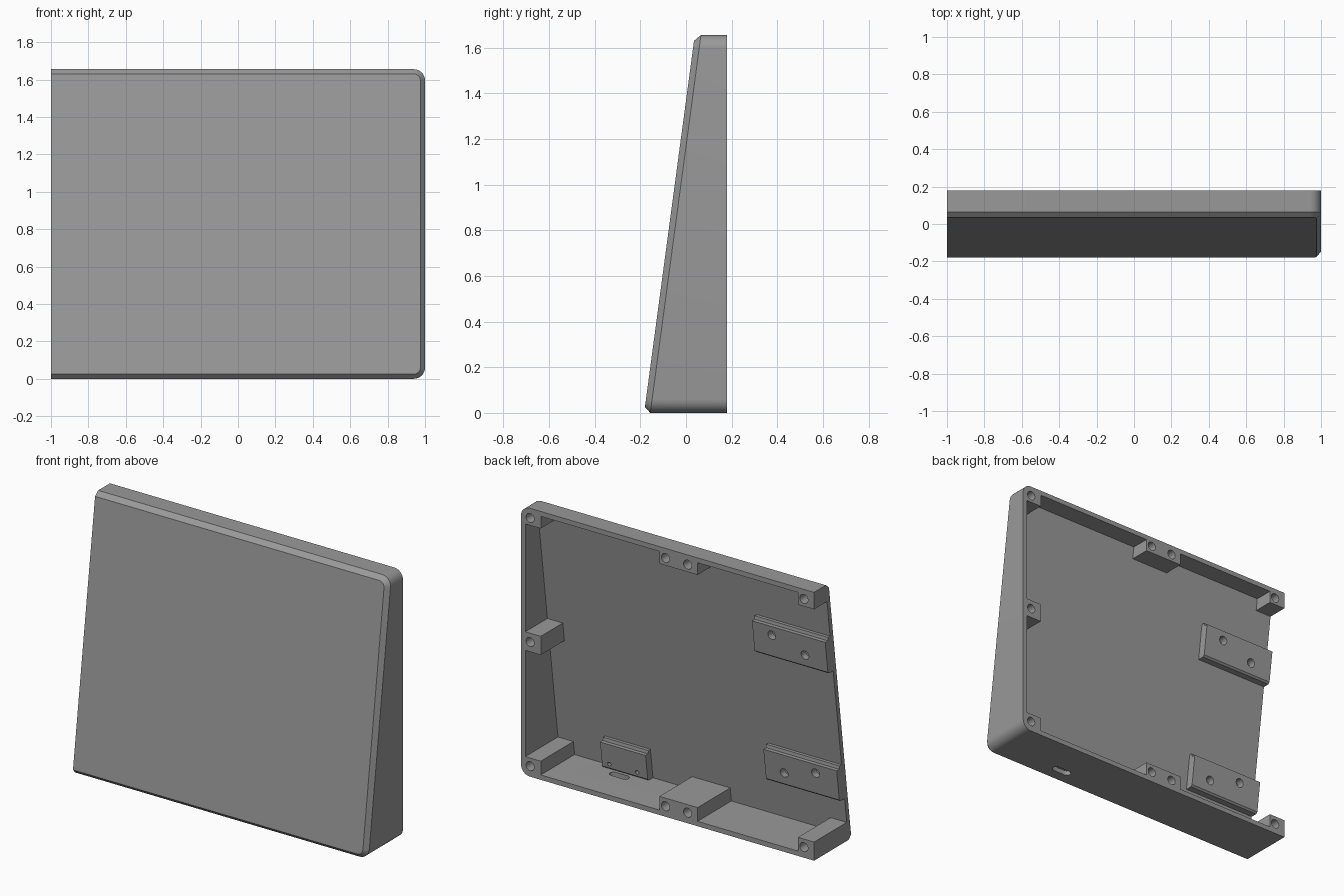
import bpy, bmesh, math
from mathutils import Matrix

if "Cube" in bpy.data.objects:
    bpy.data.objects.remove(bpy.data.objects["Cube"])

BACK, HEIGHT, WALL = 0.18, 1.655, 0.03

plastic = bpy.data.materials.new("grey_plastic")
plastic.diffuse_color = (0.32, 0.32, 0.32, 1)
plastic.use_nodes = True
plastic.node_tree.nodes["Principled BSDF"].inputs["Base Color"].default_value = plastic.diffuse_color


def front(z):
    """Depth of the sloped front plane at a height."""
    return -0.18 + (z - 0.025) * 0.134


def finish(name, bm, cutter=False):
    bmesh.ops.recalc_face_normals(bm, faces=bm.faces[:])
    me = bpy.data.meshes.new(name)
    bm.to_mesh(me)
    bm.free()
    me.materials.append(plastic)
    ob = bpy.data.objects.new(name, me)
    bpy.context.collection.objects.link(ob)
    if cutter:
        ob.hide_render = True
        ob.hide_viewport = True
        ob.display_type = 'WIRE'
    return ob


def cut(ob, cutter):
    m = ob.modifiers.new("cut", 'BOOLEAN')
    m.operation = 'DIFFERENCE'
    m.solver = 'EXACT'
    m.object = cutter


def outline(inset, left, radius):
    """Rectangle in x and z, square at the left, rounded at the right."""
    pts = [(left, inset)]
    for zc, start in ((inset + radius, -90), (HEIGHT - inset - radius, 0)):
        for i in range(9):
            a = math.radians(start + i * 90 / 8)
            pts.append((1 - inset - radius + radius * math.cos(a), zc + radius * math.sin(a)))
    return pts + [(left, HEIGHT - inset)]


def loft(name, rings, cutter=False):
    bm = bmesh.new()
    rows = [[bm.verts.new(p) for p in ring] for ring in rings]
    for a, b in zip(rows, rows[1:]):
        for i in range(len(a)):
            j = (i + 1) % len(a)
            bm.faces.new((a[i], a[j], b[j], b[i]))
    bm.faces.new(rows[0])
    bm.faces.new(rows[-1])
    return finish(name, bm, cutter)


def prism(name, x0, x1, profile):
    """Extrude a (y, z) profile along x."""
    return loft(name, [[(x, y, z) for y, z in profile] for x in (x0, x1)])


# Wedge shell with a chamfered front edge, open at the back and left
outer, inset = outline(0, -1, 0.06), outline(0.025, -1, 0.035)
shell = loft("wedge_shell", [
    [(x, BACK, z) for x, z in outer],
    [(x, front(z) + 0.027, z) for x, z in outer],
    [(x, front(z), z) for x, z in inset]])
inner = outline(WALL, -1.1, 0.03)
cavity = loft("cavity_cutter", [
    [(x, BACK + 0.1, z) for x, z in inner],
    [(x, front(z) + WALL, z) for x, z in inner]], True)
cut(shell, cavity)

# Cable slot through the floor
bm = bmesh.new()
slot = []
for cx, start in ((0.54, -90), (0.46, 90)):
    for i in range(9):
        a = math.radians(start + i * 180 / 8)
        slot.append((cx + 0.024 * math.cos(a), -0.065 + 0.024 * math.sin(a)))
bm.free()
slot_cutter = loft("slot_cutter", [[(x, y, z) for x, y in slot] for z in (-0.05, 0.06)], True)
cut(shell, slot_cutter)

# Screw holes: x, z, radius, y of the opening, depth
holes = [(x, z, 0.028, BACK, 0.09) for x in (-0.93, -0.137, 0.014, 0.938)
         for z in (0.065, HEIGHT - 0.06)]
holes.append((0.938, 0.83, 0.028, BACK, 0.09))
for x, z, r in ((-0.63, 1.247, 0.027), (-0.85, 1.18, 0.027),
                (-0.63, 0.352, 0.027), (-0.85, 0.413, 0.027),
                (0.59, 0.065, 0.012), (0.40, 0.065, 0.012)):
    holes.append((x, z, r, front(z) + WALL + 0.05, 0.045))
bm = bmesh.new()
for x, z, r, y, depth in holes:
    place = Matrix.Translation((x, y - depth / 2 + 0.02, z)) @ Matrix.Rotation(math.pi / 2, 4, 'X')
    bmesh.ops.create_cone(bm, cap_ends=True, segments=24, radius1=r, radius2=r,
                          depth=depth + 0.04, matrix=place)
hole_cutter = finish("screw_hole_cutter", bm, True)

parts = [shell]


# Screw bosses running from the open back to the panel
def boss(name, x0, x1, z0, z1):
    ob = prism(name, x0, x1, [(BACK, z0), (BACK, z1),
                              (front(z1) + WALL, z1), (front(z0) + WALL, z0)])
    cut(ob, hole_cutter)
    parts.append(ob)


for label, x0, x1 in (("left", -1, -0.89), ("middle", -0.205, 0.055), ("right", 0.865, 0.97)):
    boss("lower_boss_" + label, x0, x1, WALL, 0.115)
    boss("upper_boss_" + label, x0, x1, HEIGHT - 0.105, HEIGHT - WALL)
boss("side_boss", 0.865, 0.97, 0.77, 0.885)


# Stepped mounting plates on the inside of the panel
def plate(name, x0, x1, z0, z1):
    steps = [(z0, -0.005), (z0, 0.04), (z0 + 0.01, 0.05), (z1 - 0.02, 0.05),
             (z1 - 0.02, 0.025), (z1, 0.02), (z1, -0.005)]
    ob = prism(name, x0, x1, [(front(z) + WALL + d, z) for z, d in steps])
    cut(ob, hole_cutter)
    parts.append(ob)


plate("upper_joining_plate", -1, -0.5, 1.1, 1.325)
plate("lower_joining_plate", -1, -0.5, 0.27, 0.49)
plate("port_plate", 0.33, 0.64, WALL, 0.215)

# Smooth the rounded corners and holes, keep hard edges
bpy.ops.object.select_all(action='DESELECT')
for ob in parts:
    ob.select_set(True)
bpy.context.view_layer.objects.active = shell
bpy.context.view_layer.update()
for ob in parts:
    for m in [m.name for m in ob.modifiers]:
        bpy.context.view_layer.objects.active = ob
        bpy.ops.object.modifier_apply(modifier=m)
bpy.ops.object.shade_smooth_by_angle(angle=math.radians(30))
